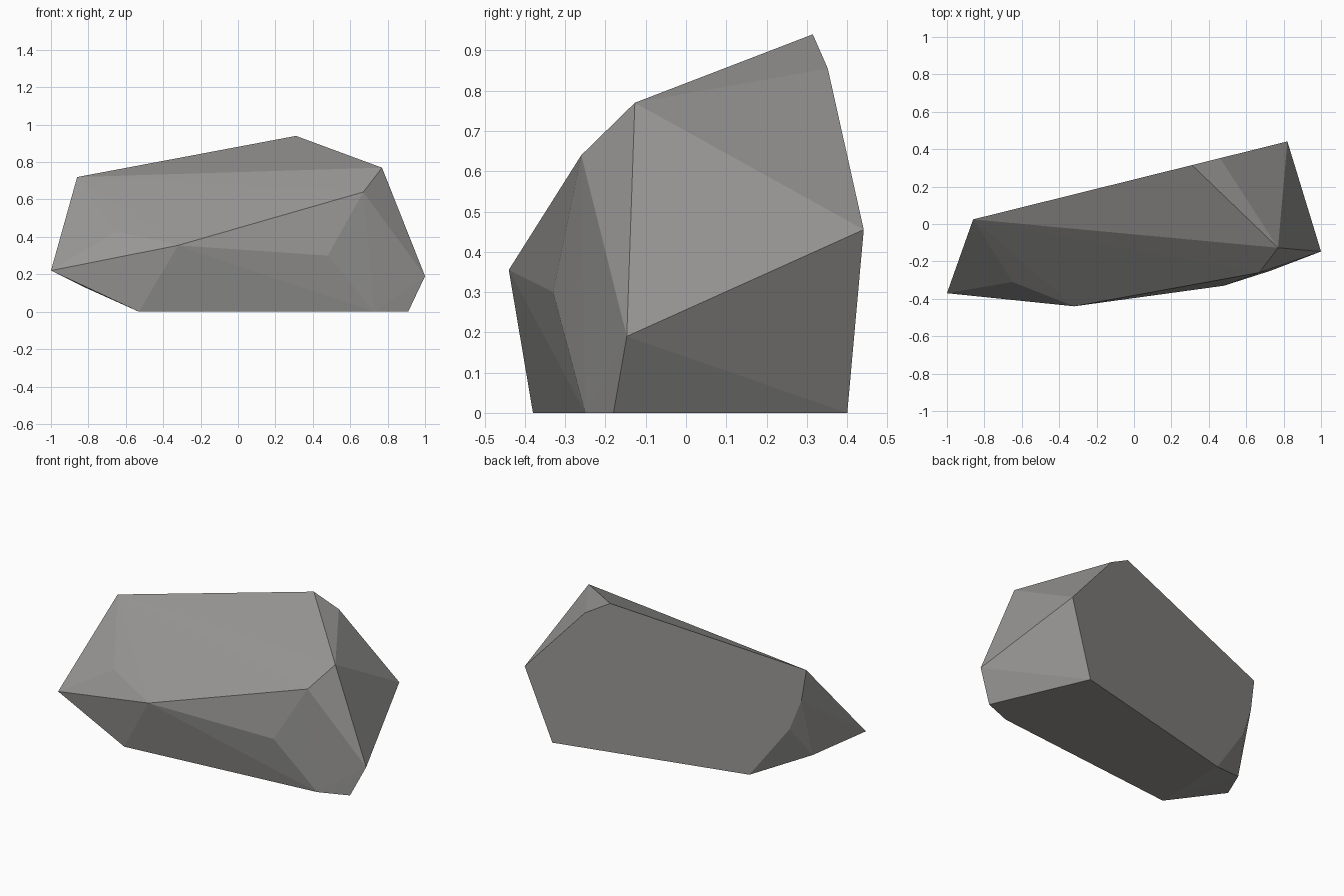
import bpy
import bmesh

# Remove only the default cube
default_cube = bpy.data.objects.get("Cube")
if default_cube:
    bpy.data.objects.remove(default_cube, do_unlink=True)


def make_material(name, colour):
    material = bpy.data.materials.new(name)
    material.use_nodes = True
    material.diffuse_color = colour
    shader = next(n for n in material.node_tree.nodes if n.type == "BSDF_PRINCIPLED")
    shader.inputs["Base Color"].default_value = colour
    shader.inputs["Roughness"].default_value = 1.0
    return material


def cleft_point(x, z):
    """Corner on the single flat, upright face at the back of the rock."""
    return (x, 0.238 + 0.248 * x, z)


def ground_point(x, y):
    """Corner on the flat underside."""
    return (x, y, 0)


# Outline of the flat back face
back_corners = [cleft_point(x, z) for x, z in (
    (0.82, 0.455), (0.46, 0.855), (0.31, 0.94), (-0.86, 0.72),
    (-0.83, 0.52), (-0.76, 0.33), (-0.52, 0), (0.655, 0))]

# Remaining corners of the flat base
base_corners = [ground_point(x, y) for x, y in (
    (-0.53, -0.38), (0.73, -0.25), (0.91, -0.18))]

# Chipped corners on the front and at both ends
front_corners = [
    (-0.32, -0.44, 0.355), (0.48, -0.33, 0.3), (0.67, -0.26, 0.64),
    (0.77, -0.127, 0.77), (-0.65, -0.31, 0.43)]
end_corners = [(-1, -0.37, 0.22), (-0.83, -0.08, 0.135), (1, -0.147, 0.19)]

# Wrap the corners in a faceted convex shell
bm = bmesh.new()
for corner in back_corners + base_corners + front_corners + end_corners:
    bm.verts.new(corner)
hull = bmesh.ops.convex_hull(bm, input=bm.verts[:], use_existing_faces=False)
inside = [v for v in bm.verts if not v.link_faces]
bmesh.ops.delete(bm, geom=inside, context="VERTS")
bmesh.ops.recalc_face_normals(bm, faces=bm.faces[:])

mesh = bpy.data.meshes.new("rock")
bm.to_mesh(mesh)
bm.free()

# Flat shaded rock in one stone colour
for polygon in mesh.polygons:
    polygon.use_smooth = False
mesh.materials.append(make_material("stone grey", (0.31, 0.305, 0.295, 1)))
rock = bpy.data.objects.new("rock", mesh)
bpy.context.scene.collection.objects.link(rock)
